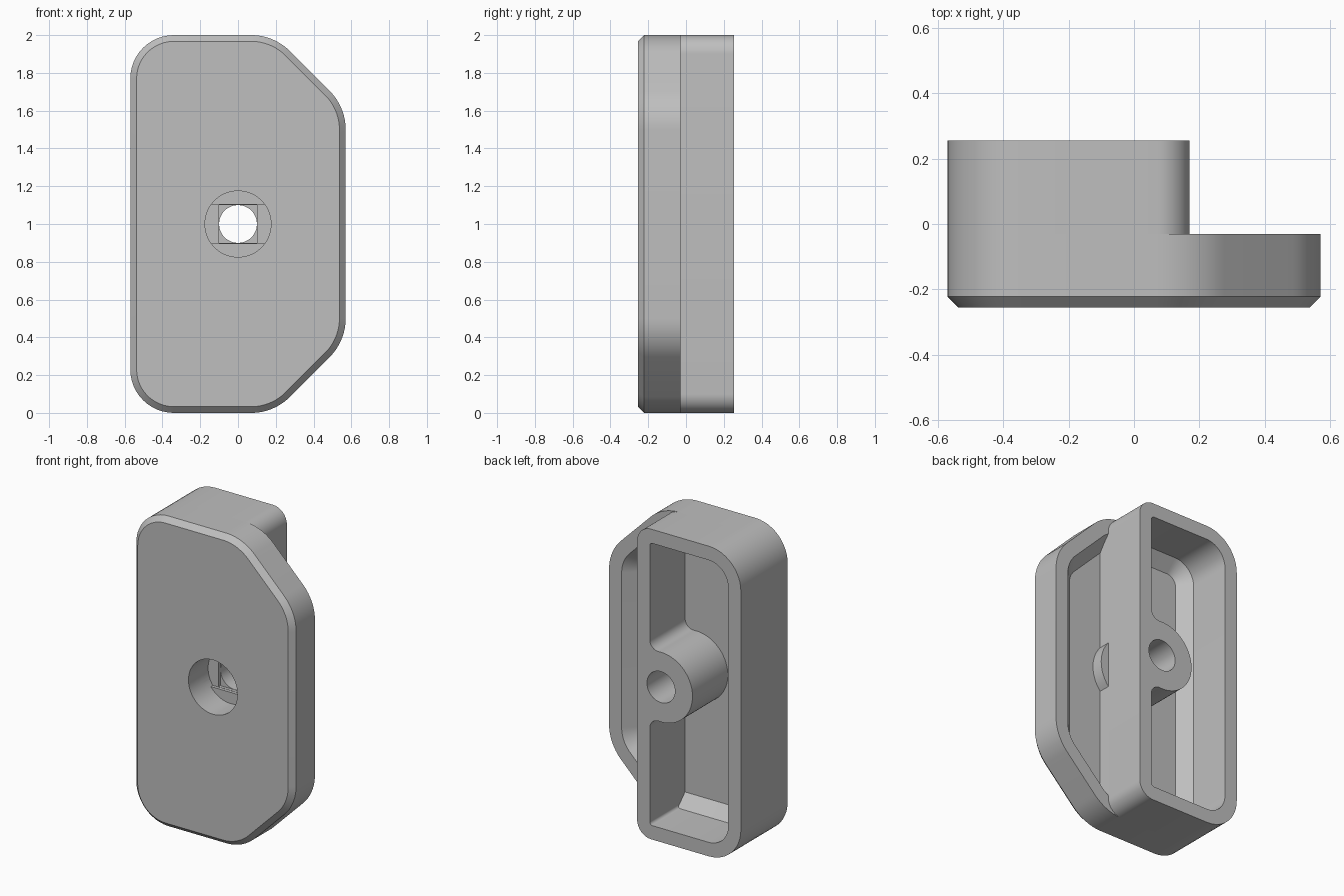
import bpy, bmesh
from math import sin, cos, tan, pi, sqrt, atan2, acos, radians
from mathutils import Vector

cube = bpy.data.objects.get("Cube")
if cube:
    bpy.data.objects.remove(cube, do_unlink=True)

grey = bpy.data.materials.new("grey_plastic")
grey.use_nodes = True
COLOUR = (0.52, 0.52, 0.52, 1)
grey.diffuse_color = COLOUR
grey.node_tree.nodes["Principled BSDF"].inputs["Base Color"].default_value = COLOUR

# Main dimensions (depth runs along y)
FRONT, STEP, BACK, FLOOR = -0.255, -0.03, 0.255, -0.105
WALL, CHAMFER = 0.09, 0.033
BLOCK_X = 0.17
INNER_X = BLOCK_X - WALL
MID, BOSS_R, HOLE_R, BORE_R = 1.0, 0.225, 0.1, 0.175


def arc(cx, cz, r, a0, a1, n=16):
    return [(cx + r * cos(a0 + (a1 - a0) * i / n), cz + r * sin(a0 + (a1 - a0) * i / n))
            for i in range(n + 1)]


def circle(r, n=64):
    return arc(0, MID, r, 0, 2 * pi, n)[:-1]


def rounded(corners, inset=0.0, n=12):
    """Counter-clockwise convex outline of (x, z, radius), inset and filleted."""
    pts = [Vector(c[:2]) for c in corners]
    out = []
    for i, p in enumerate(pts):
        d0 = (p - pts[i - 1]).normalized()
        d1 = (pts[(i + 1) % len(pts)] - p).normalized()
        n0, n1 = Vector((-d0.y, d0.x)), Vector((-d1.y, d1.x))
        q = p + (n0 + n1) * inset / (1 + n0.dot(n1))
        r = corners[i][2] - inset
        turn = d0.angle(d1)
        c = q - d0 * r * tan(turn / 2) + n0 * r
        start = atan2(-n0.y, -n0.x)
        out += arc(c.x, c.y, r, start, start + turn, n)
    return out


def loft(name, rings):
    """Closed solid through (outline, y) rings of equal point count."""
    bm = bmesh.new()
    loops = [[bm.verts.new((x, y, z)) for x, z in outline] for outline, y in rings]
    for a, b in zip(loops, loops[1:]):
        for i in range(len(a)):
            bm.faces.new((a[i - 1], a[i], b[i], b[i - 1]))
    bm.faces.new(loops[0])
    bm.faces.new(loops[-1])
    bmesh.ops.recalc_face_normals(bm, faces=bm.faces)
    mesh = bpy.data.meshes.new(name)
    bm.to_mesh(mesh)
    bm.free()
    mesh.materials.append(grey)
    ob = bpy.data.objects.new(name, mesh)
    bpy.context.collection.objects.link(ob)
    return ob


def prism(name, outline, y0, y1):
    return loft(name, [(outline, y0), (outline, y1)])


def activate(ob):
    bpy.ops.object.select_all(action='DESELECT')
    ob.select_set(True)
    bpy.context.view_layer.objects.active = ob


def cut(ob, *cutters):
    for cutter in cutters:
        mod = ob.modifiers.new("cut", 'BOOLEAN')
        mod.operation, mod.solver, mod.object = 'DIFFERENCE', 'EXACT', cutter
        activate(ob)
        bpy.ops.object.modifier_apply(modifier=mod.name)


def boss_side(f=0.06):
    """Inner wall line from low to high z, swelling round the boss with fillets."""
    cx = INNER_X - f
    h = sqrt((BOSS_R + f) ** 2 - cx ** 2)
    a = atan2(h, -cx)
    low = arc(cx, MID - h, f, 0, a, 8)
    mid = arc(0, MID, BOSS_R, a + pi, pi - a, 40)
    high = arc(cx, MID + h, f, -a, 0, 8)
    return low + mid[1:-1] + high


# Cutters: stepped screw hole and block cavity
counterbore = prism("counterbore_cutter", circle(BORE_R), -0.4, -0.075)
half = 0.103
b = atan2(half, sqrt(BORE_R ** 2 - half ** 2))
slot_outline = arc(0, MID, BORE_R, -b, b) + arc(0, MID, BORE_R, pi - b, pi + b)
slot = prism("slot_cutter", slot_outline, -0.1, -0.055)
s = 0.1015
square_outline = [(-s, MID - s), (s, MID - s), (s, MID + s), (-s, MID + s)]
square = prism("square_cutter", square_outline, -0.1, -0.035)
hole = prism("hole_cutter", circle(HOLE_R), -0.4, 0.4)


def side_corner(p0, p1, p2, r):
    """Fillet of a single corner."""
    a, c, e = Vector(p0), Vector(p1), Vector(p2)
    d0, d1 = (c - a).normalized(), (e - c).normalized()
    m = c - d0 * r + d1 * r
    start = atan2(-d1.y, -d1.x)
    return arc(m.x, m.y, r, start, start + pi / 2, 10)


x0, x1, z0, z1 = -0.57 + WALL, INNER_X, WALL, 2 - WALL
box = [(x0, z0), (x1, z0), (x1, z1), (x0, z1)]
radii = (0.14, 0.02, 0.02, 0.14)
turns = [side_corner(box[i - 1], box[i], box[(i + 1) % 4], radii[i]) for i in range(4)]
cavity_outline = turns[0] + turns[1] + boss_side() + turns[2] + turns[3]
cavity = prism("cavity_cutter", cavity_outline, -0.1, 0.4)

# Front tray: chamfered plate with a sloped-edge recess behind
plate = [(-0.57, 0, 0.23), (0.19, 0, 0.29), (0.57, 0.38, 0.29),
         (0.57, 1.62, 0.29), (0.19, 2, 0.29), (-0.57, 2, 0.23)]
tray = loft("front_tray", [
    (rounded(plate, CHAMFER), FRONT),
    (rounded(plate), FRONT + CHAMFER),
    (rounded(plate), STEP),
    (rounded(plate, WALL), STEP),
    (rounded(plate, WALL + STEP - FLOOR), FLOOR)])
cut(tray, counterbore)

# Divider wall with the base of the screw boss, standing on the tray floor
t = acos(BLOCK_X / BOSS_R)
divider_outline = ([(INNER_X, 0.08), (BLOCK_X, 0.08)] + arc(0, MID, BOSS_R, -t, t)
                   + [(BLOCK_X, 1.92), (INNER_X, 1.92)] + boss_side()[::-1])
divider = prism("divider_and_boss_base", divider_outline, -0.15, STEP)
cut(divider, counterbore, slot, square, hole)

# Rear block: hollow wall with the screw boss
block = [(-0.57, 0, 0.23), (BLOCK_X, 0, 0.1), (BLOCK_X, 2, 0.1), (-0.57, 2, 0.23)]
rear = prism("rear_block", rounded(block), STEP, BACK)
cut(rear, cavity, hole)

# Cutters are no longer needed
for ob in (counterbore, slot, square, hole, cavity):
    bpy.data.objects.remove(ob, do_unlink=True)

for ob in (tray, divider, rear):
    activate(ob)
    bpy.ops.object.shade_smooth_by_angle(angle=radians(30))
